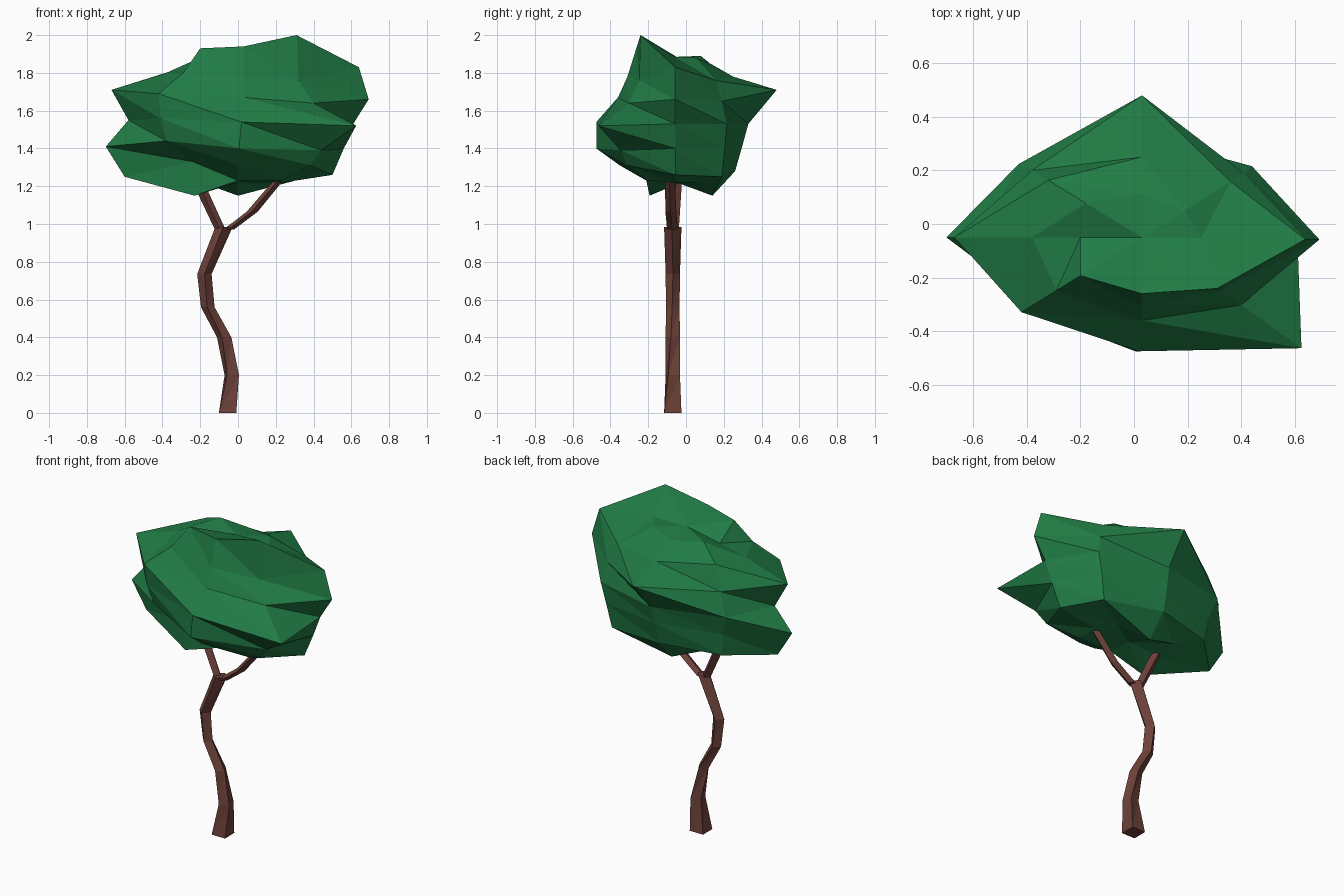
import bpy, bmesh, math

if "Cube" in bpy.data.objects:
    bpy.data.objects.remove(bpy.data.objects["Cube"])


def material(name, rgb):
    m = bpy.data.materials.new(name)
    m.diffuse_color = (*rgb, 1)
    m.use_nodes = True
    m.node_tree.nodes["Principled BSDF"].inputs["Base Color"].default_value = m.diffuse_color
    return m


def make_object(name, bm, mat):
    bmesh.ops.recalc_face_normals(bm, faces=bm.faces)
    me = bpy.data.meshes.new(name)
    bm.to_mesh(me)
    bm.free()
    me.materials.append(mat)
    ob = bpy.data.objects.new(name, me)
    bpy.context.collection.objects.link(ob)
    return ob


def bridge(bm, a, b):
    # every quad is split along the same diagonal
    n = len(a)
    for i in range(n):
        j = (i + 1) % n
        bm.faces.new((a[i], a[j], b[j]))
        bm.faces.new((a[i], b[j], b[i]))


bark = material("bark brown", (0.153, 0.053, 0.041))
leaf = material("leaf green", (0.015, 0.200, 0.060))


# Four-sided twisting limbs: sections are (x, y, z, half width, twist in degrees)
def limb(name, sections):
    bm = bmesh.new()
    rings = []
    for x, y, z, w, twist in sections:
        t = math.radians(twist)
        r = w / math.cos(math.pi / 4 - t)
        angles = [t + math.pi * (k / 2 - 0.75) for k in range(4)]
        r = w / max(abs(math.cos(a)) for a in angles)
        rings.append([bm.verts.new((x + r * math.cos(a), y + r * math.sin(a), z))
                      for a in angles])
    for a, b in zip(rings, rings[1:]):
        bridge(bm, a, b)
    bm.faces.new(rings[0])
    bm.faces.new(rings[-1])
    return make_object(name, bm, bark)


limb("trunk", [
    (-0.055, -0.07, 0.00, 0.046, 0),
    (-0.033, -0.07, 0.20, 0.038, 12),
    (-0.073, -0.07, 0.40, 0.038, 30),
    (-0.160, -0.07, 0.56, 0.036, 40),
    (-0.178, -0.07, 0.735, 0.038, 46),
    (-0.074, -0.07, 0.985, 0.046, 40),
])
limb("left_branch", [
    (-0.094, -0.066, 0.97, 0.028, 40),
    (-0.187, -0.055, 1.17, 0.030, 40),
    (-0.235, -0.05, 1.27, 0.027, 40),
])
limb("right_branch", [
    (-0.050, -0.072, 0.97, 0.028, 40),
    (0.075, -0.08, 1.065, 0.029, 40),
    (0.205, -0.085, 1.22, 0.026, 40),
    (0.265, -0.085, 1.29, 0.022, 40),
])

# Crown: eight meridians from top to bottom as (reach, height).
# slope None means the reach is along y; otherwise along x with that y slope.
meridians = [
    (-0.012, [(.25, 1.88), (.64, 1.83), (.692, 1.66), (.61, 1.53),
              (.56, 1.40), (.50, 1.26), (.24, 1.22)]),
    (0.63, [(.19, 1.88), (.36, 1.76), (.41, 1.65), (.44, 1.53),
            (.41, 1.40), (.38, 1.25), (.18, 1.22)]),
    (None, [(.11, 1.86), (.25, 1.78), (.48, 1.71), (.33, 1.53),
            (.30, 1.42), (.26, 1.28), (.14, 1.15)]),
    (-0.61, [(-.18, 1.89), (-.32, 1.82), (-.38, 1.68), (-.43, 1.54),
             (-.39, 1.41), (-.37, 1.27), (-.22, 1.23)]),
    (0.0, [(-.20, 1.84), (-.38, 1.80), (-.67, 1.71), (-.58, 1.55),
           (-.70, 1.41), (-.60, 1.25), (-.25, 1.21)]),
    (0.62, [(-.20, 1.93), (-.29, 1.80), (-.42, 1.69), (-.41, 1.56),
            (-.38, 1.44), (-.24, 1.33), (-.23, 1.15)]),
    (None, [(-.26, 1.94), (-.31, 1.78), (-.36, 1.67), (-.475, 1.54),
            (-.475, 1.40), (-.35, 1.31), (-.21, 1.23)]),
    (-0.68, [(.31, 2.0), (.32, 1.76), (.40, 1.64), (.625, 1.52),
             (.44, 1.39), (.385, 1.31), (.23, 1.23)]),
]
bm = bmesh.new()
columns = []
for slope, points in meridians:
    column = []
    for reach, z in points:
        cx = 0.03 * max(0, min(1, (z - 1.35) / 0.3))
        if slope is None:
            co = (cx, reach, z)
        else:
            co = (reach, -0.05 + slope * (reach - cx), z)
        column.append(bm.verts.new(co))
    columns.append(column)
rings = list(zip(*columns))
for a, b in zip(rings, rings[1:]):
    bridge(bm, a, b)
for ring, co in ((rings[0], (0.03, -0.05, 1.885)), (rings[-1], (0, -0.05, 1.22))):
    pole = bm.verts.new(co)
    for i in range(8):
        bm.faces.new((ring[i], ring[(i + 1) % 8], pole))
make_object("leafy_crown", bm, leaf)
